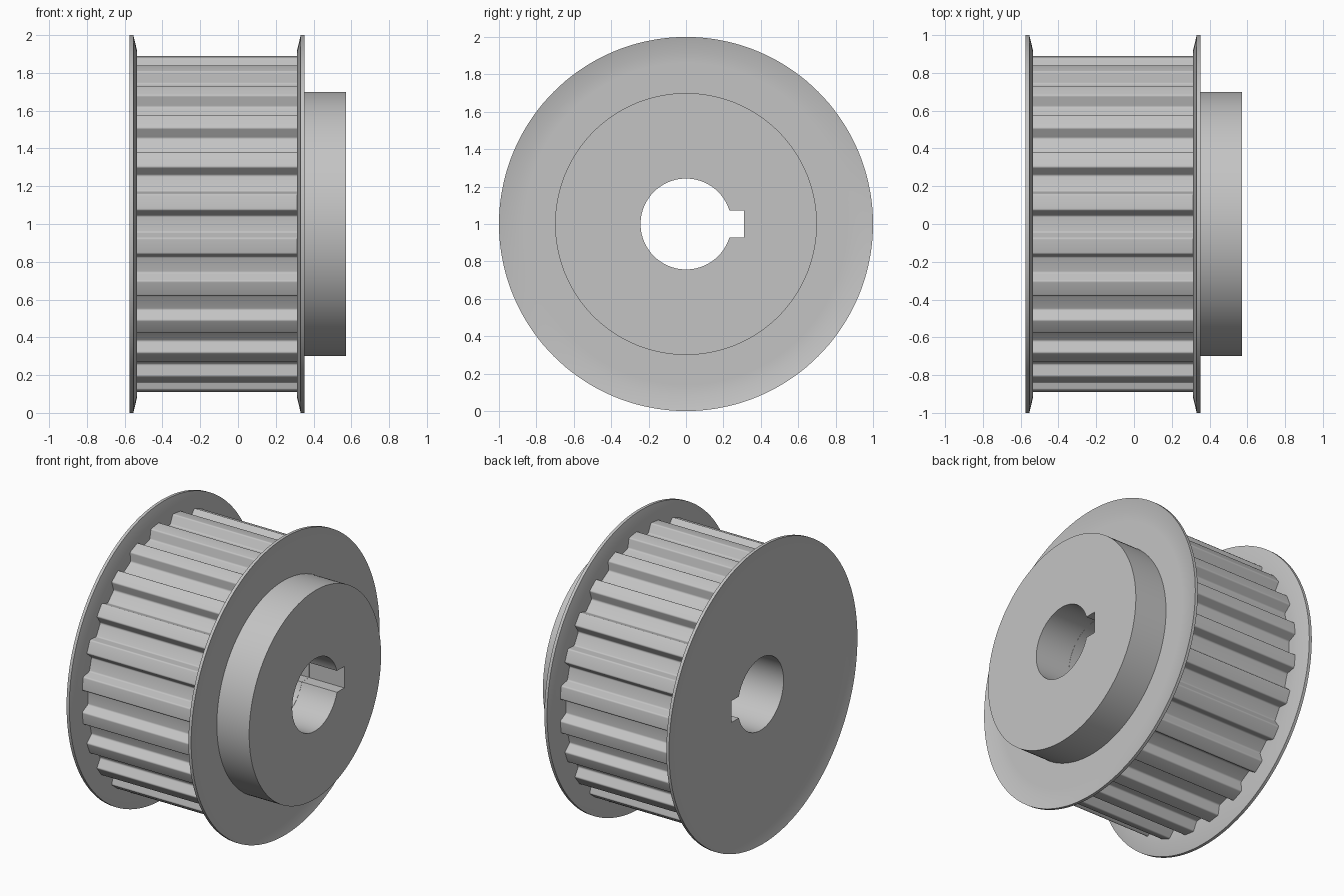
import bpy, bmesh, math
from mathutils import Vector

old = bpy.data.objects.get("Cube")
if old:
    bpy.data.objects.remove(old, do_unlink=True)

TEETH = 24
SEGMENTS = 144
TIP_R, ROOT_R = 0.893, 0.83
TIP_HALF, ROOT_HALF = 0.0735, 0.0445
BORE_R, KEY_HALF, KEY_DEPTH = 0.243, 0.072, 0.31

# Single metal colour
steel = bpy.data.materials.new("plain_grey_metal")
steel.use_nodes = True
grey = (0.55, 0.55, 0.55, 1)
steel.diffuse_color = grey
steel.node_tree.nodes["Principled BSDF"].inputs["Base Color"].default_value = grey


def circle(r):
    steps = [2 * math.pi * i / SEGMENTS for i in range(SEGMENTS)]
    return [Vector((r * math.cos(a), r * math.sin(a))) for a in steps]


def solid(name, sections):
    """Closed solid through (x, outline) sections, set along the axle."""
    bm = bmesh.new()
    rings = [[bm.verts.new((x, p.x, p.y + 1)) for p in pts] for x, pts in sections]
    n = len(rings[0])
    for a, b in zip(rings, rings[1:]):
        for i in range(n):
            j = (i + 1) % n
            bm.faces.new((a[i], a[j], b[j], b[i]))
    bm.faces.new(rings[0])
    bm.faces.new(rings[-1])
    bmesh.ops.recalc_face_normals(bm, faces=bm.faces)
    mesh = bpy.data.meshes.new(name)
    bm.to_mesh(mesh)
    bm.free()
    mesh.materials.append(steel)
    obj = bpy.data.objects.new(name, mesh)
    bpy.context.collection.objects.link(obj)
    return obj


def rounded(corners, size, steps=4):
    """Replace every corner of an outline by a small curve."""
    pts = []
    for i, p in enumerate(corners):
        a = p + (corners[i - 1] - p).normalized() * size
        b = p + (corners[(i + 1) % len(corners)] - p).normalized() * size
        for k in range(steps + 1):
            t = k / steps
            pts.append(a * (1 - t) ** 2 + p * (2 * t * (1 - t)) + b * t * t)
    return pts


# Toothed outline: one trapezoid groove repeated around the axle
tip_x = math.sqrt(TIP_R ** 2 - TIP_HALF ** 2)
groove = [(tip_x, -TIP_HALF), (ROOT_R, -ROOT_HALF), (ROOT_R, ROOT_HALF), (tip_x, TIP_HALF)]
corners = []
for k in range(TEETH):
    a = 2 * math.pi * k / TEETH
    c, s = math.cos(a), math.sin(a)
    corners += [Vector((u * c - v * s, u * s + v * c)) for u, v in groove]
outline = rounded(corners, 0.009)
parts = [solid("toothed_ring", [(-0.535, outline), (0.312, outline)])]

# Dished sheet flanges, both flaring towards their own outside
flange = [(0, 0.86), (0, 0.92), (0.019, 1.0), (0.039, 1.0), (0.02, 0.92), (0.02, 0.86)]
for name, x, side in (("right_flange", -0.535, -1), ("left_flange", 0.313, 1)):
    parts.append(solid(name, [(x + side * d, circle(r)) for d, r in flange]))

# Hub boss
parts.append(solid("hub", [(0.333, circle(0.7)), (0.573, circle(0.7))]))

# Bore with a keyway, cut through every part
start = math.asin(KEY_HALF / BORE_R)
arc = [start + (2 * math.pi - 2 * start) * i / 72 for i in range(73)]
keyhole = [Vector((BORE_R * math.cos(a), BORE_R * math.sin(a))) for a in arc]
keyhole += [Vector((KEY_DEPTH, -KEY_HALF)), Vector((KEY_DEPTH, KEY_HALF))]
cutter = solid("bore_cutter", [(-0.8, keyhole), (0.8, keyhole)])
cutter.hide_render = True

for obj in parts:
    bpy.ops.object.select_all(action="DESELECT")
    obj.select_set(True)
    bpy.context.view_layer.objects.active = obj
    cut = obj.modifiers.new("bore", "BOOLEAN")
    cut.operation = "DIFFERENCE"
    cut.solver = "EXACT"
    cut.object = cutter
    bpy.ops.object.modifier_apply(modifier=cut.name)
    bpy.ops.object.shade_smooth_by_angle(angle=math.radians(30))

bpy.data.objects.remove(cutter, do_unlink=True)
